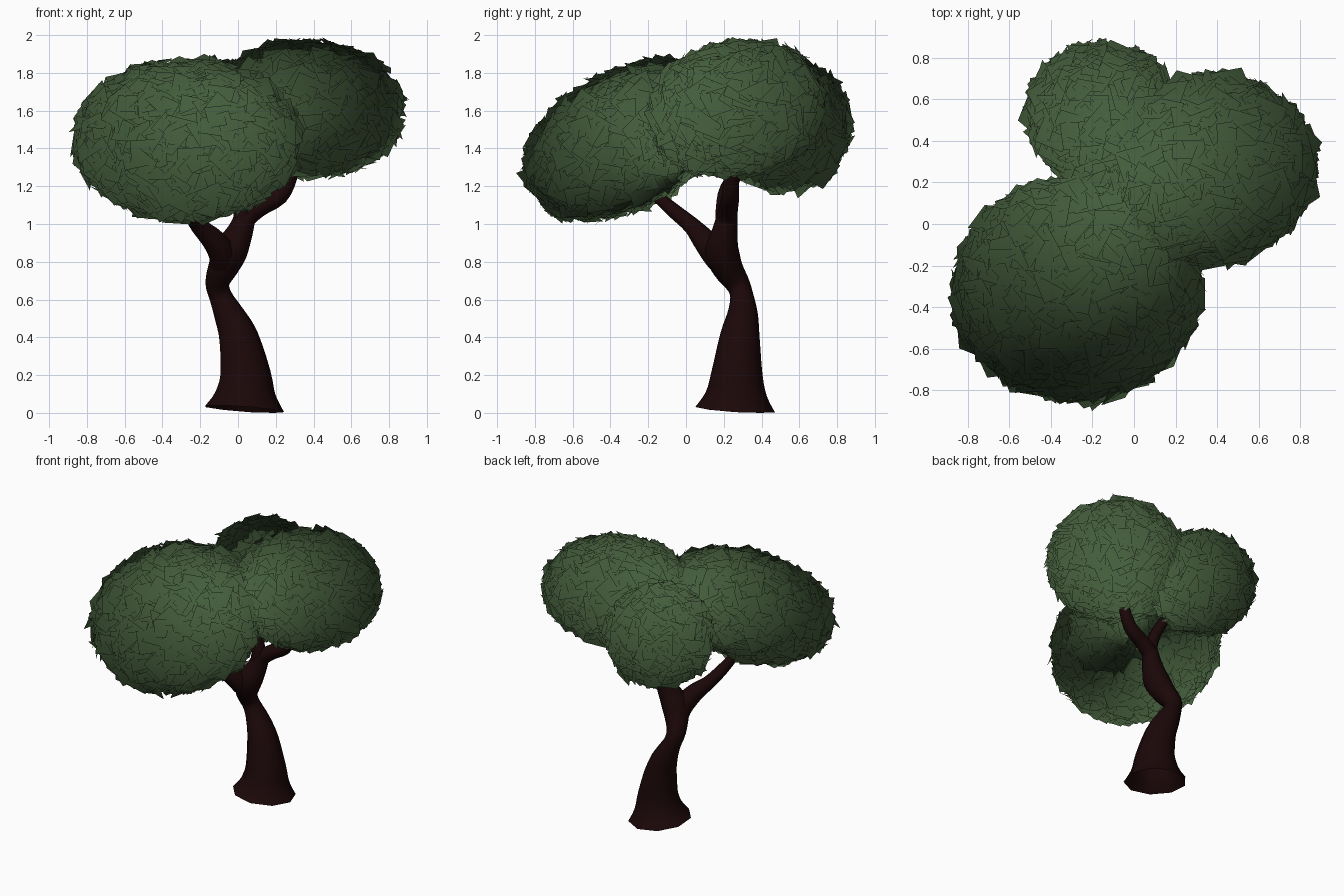
import bpy, bmesh, math, random
from mathutils import Vector, Matrix, Euler

if "Cube" in bpy.data.objects:
    bpy.data.objects.remove(bpy.data.objects["Cube"])

random.seed(7)


def material(name, rgb):
    m = bpy.data.materials.new(name)
    m.diffuse_color = (*rgb, 1)
    m.use_nodes = True
    m.node_tree.nodes["Principled BSDF"].inputs["Base Color"].default_value = m.diffuse_color
    return m


BARK = material("dark_bark", (0.011, 0.0022, 0.0025))
LEAF = material("leaf_green", (0.057, 0.108, 0.044))


def add_object(name, bm, mat):
    me = bpy.data.meshes.new(name)
    bm.to_mesh(me)
    bm.free()
    me.materials.append(mat)
    ob = bpy.data.objects.new(name, me)
    bpy.context.collection.objects.link(ob)
    for p in me.polygons:
        p.use_smooth = True
    return ob


def limb(name, pts, sides=9, steps=3):
    """Round limb lofted along (x, y, z, radius) points, smoothed by Catmull-Rom."""
    P = [Vector(p) for p in pts]
    path = []
    for i in range(len(P) - 1):
        a, b, c, d = P[max(i - 1, 0)], P[i], P[i + 1], P[min(i + 2, len(P) - 1)]
        for s in range(steps):
            t = s / steps
            path.append(0.5 * (2 * b + (c - a) * t + (2 * a - 5 * b + 4 * c - d) * t * t
                               + (3 * b - a - 3 * c + d) * t ** 3))
    path.append(P[-1])
    bm = bmesh.new()
    rings = []
    for i, p in enumerate(path):
        q0, q1 = path[max(i - 1, 0)], path[min(i + 1, len(path) - 1)]
        tan = (q1 - q0).to_3d().normalized()
        rot = Vector((0, 0, 1)).rotation_difference(tan)
        ring = []
        for k in range(sides):
            a = math.tau * k / sides
            ring.append(bm.verts.new(p.to_3d() + rot @ Vector((math.cos(a), math.sin(a), 0)) * p[3]))
        rings.append(ring)
    for r0, r1 in zip(rings, rings[1:]):
        for k in range(sides):
            j = (k + 1) % sides
            bm.faces.new((r0[k], r0[j], r1[j], r1[k]))
    bm.faces.new(rings[-1])
    # the flared foot rests on the ground
    for v in bm.verts:
        v.co.z = max(v.co.z, 0)
    ob = add_object(name, bm, BARK)
    ob.data.set_sharp_from_angle(angle=math.radians(50))
    return ob


# trunk with open flared foot and S-bend, continuing up to the fork
limb("trunk", [(0.03, 0.26, 0.02, 0.215), (0.035, 0.265, 0.10, 0.165),
               (0.035, 0.27, 0.21, 0.137), (0.0, 0.285, 0.40, 0.107),
               (-0.05, 0.30, 0.52, 0.082), (-0.095, 0.295, 0.62, 0.062),
               (-0.11, 0.27, 0.69, 0.066), (-0.08, 0.22, 0.77, 0.082),
               (-0.04, 0.19, 0.86, 0.092), (0.01, 0.205, 0.96, 0.07),
               (0.04, 0.22, 1.05, 0.055)])
limb("right_branch", [(0.0, 0.20, 0.93, 0.055), (0.04, 0.215, 1.03, 0.055),
                      (0.12, 0.225, 1.095, 0.052), (0.22, 0.235, 1.15, 0.047),
                      (0.275, 0.24, 1.25, 0.04), (0.32, 0.25, 1.38, 0.025)])
limb("front_branch", [(-0.108, 0.275, 0.67, 0.045), (-0.095, 0.235, 0.75, 0.066),
                      (-0.08, 0.165, 0.83, 0.075), (-0.13, 0.095, 0.915, 0.064),
                      (-0.205, 0.03, 0.99, 0.047), (-0.255, -0.06, 1.065, 0.04),
                      (-0.30, -0.17, 1.16, 0.03)])
limb("back_branch", [(0.01, 0.205, 0.97, 0.05), (0.025, 0.205, 1.08, 0.048),
                     (0.0, 0.22, 1.19, 0.04), (-0.03, 0.30, 1.30, 0.033),
                     (-0.06, 0.38, 1.40, 0.022)])


def leaf_cluster(name, centre, radii, turn, count, power=2.15, size=0.15):
    """Slightly boxy ellipsoid shell of overlapping square leaf cards."""
    bm = bmesh.new()
    lean = Euler([math.radians(a) for a in turn]).to_matrix()
    for i in range(count):
        # evenly spread directions
        z = 1 - 2 * (i + 0.5) / count
        a = i * math.pi * (3 - math.sqrt(5))
        r = math.sqrt(1 - z * z)
        d = Vector((r * math.cos(a), r * math.sin(a), z))
        # round in plan, fuller shoulders in elevation
        d /= (r ** power + abs(z) ** power) ** (1 / power)
        flat = math.hypot(d.x, d.y)
        g = Vector((d.x * flat ** (power - 2), d.y * flat ** (power - 2),
                    math.copysign(abs(d.z) ** (power - 1), d.z)))
        pos = Vector([d[k] * radii[k] for k in range(3)])
        nor = Vector([g[k] / radii[k] for k in range(3)]).normalized()
        pos *= random.uniform(0.94, 1.01)
        wob = Vector([random.uniform(-0.4, 0.4) for _ in range(3)])
        rot = (nor + wob).to_track_quat('Z', 'Y').to_matrix() @ \
            Matrix.Rotation(random.uniform(0, math.tau), 3, 'Z')
        h = size * random.uniform(0.42, 0.56)
        bm.faces.new([bm.verts.new(Vector(centre) + lean @ (pos + rot @ Vector((x * h, y * h, 0))))
                      for x, y in ((-1, -1), (1, -1), (1, 1), (-1, 1))])
    ob = add_object(name, bm, LEAF)
    # soft foliage normals: between the cluster's middle and the whole crown's middle
    mid = Vector((0, 0, 1.3))
    ob.data.normals_split_custom_set_from_vertices(
        [((v.co - mid).normalized() + 0.3 * (v.co - Vector(centre)).normalized()).normalized()
         for v in ob.data.vertices])
    return ob


# three leaf masses of the crown
leaf_cluster("front_foliage", (-0.275, -0.315, 1.445), (0.575, 0.55, 0.345), (28, 0, 0), 1100)
leaf_cluster("right_foliage", (0.375, 0.265, 1.61), (0.48, 0.44, 0.335), (12, 0, 15), 900)
leaf_cluster("back_foliage", (-0.15, 0.525, 1.52), (0.345, 0.325, 0.325), (0, 0, 0), 550)
